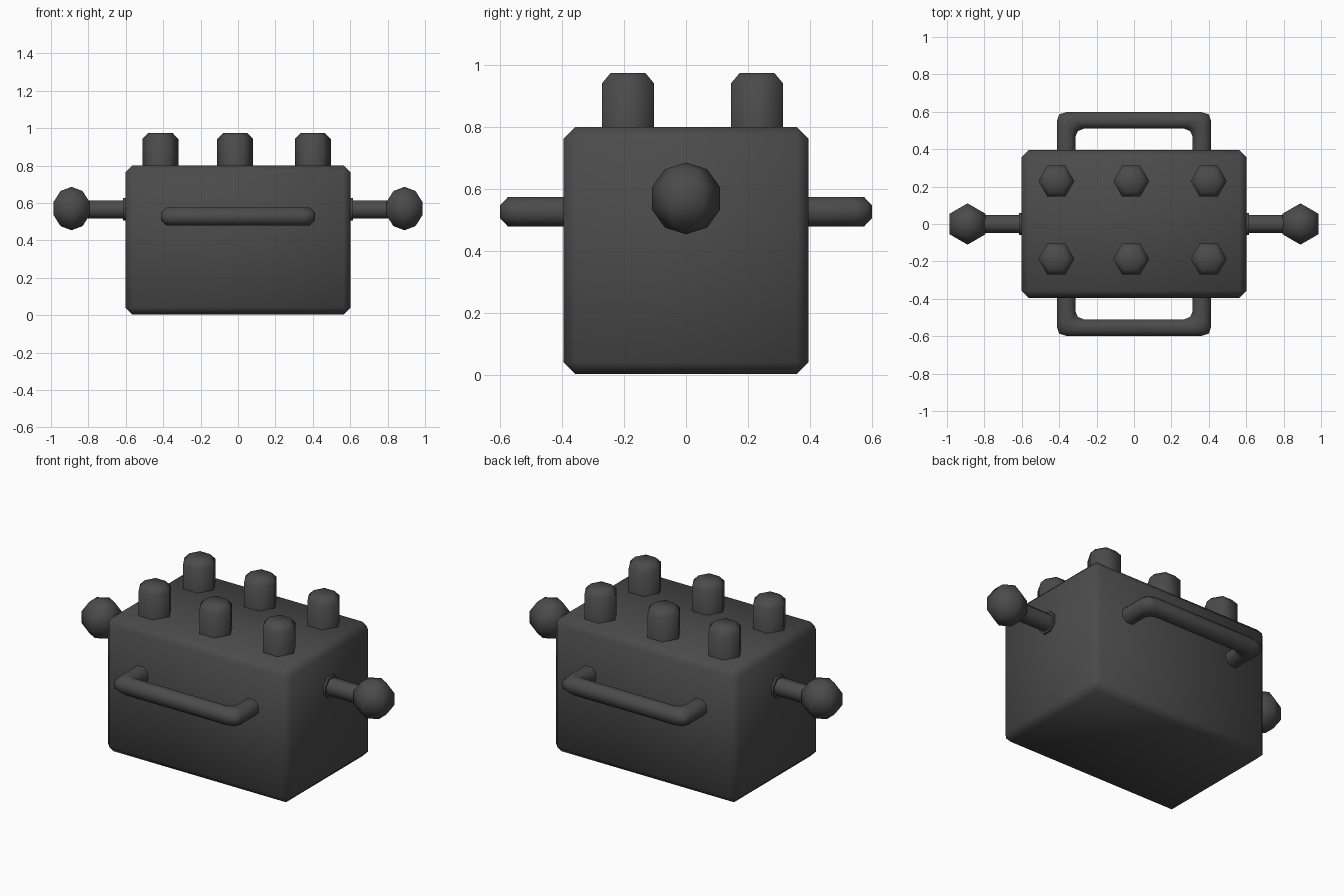
import bpy, bmesh, math
from mathutils import Matrix, Vector

if "Cube" in bpy.data.objects:
    bpy.data.objects.remove(bpy.data.objects["Cube"])

dark = bpy.data.materials.new("dark_grey")
dark.diffuse_color = (0.07, 0.07, 0.07, 1)
dark.use_nodes = True
dark.node_tree.nodes["Principled BSDF"].inputs["Base Color"].default_value = dark.diffuse_color


def finish(name, bm, angle=65):
    bmesh.ops.recalc_face_normals(bm, faces=bm.faces)
    mesh = bpy.data.meshes.new(name)
    bm.to_mesh(mesh)
    bm.free()
    mesh.materials.append(dark)
    ob = bpy.data.objects.new(name, mesh)
    bpy.context.collection.objects.link(ob)
    bpy.ops.object.select_all(action='DESELECT')
    ob.select_set(True)
    bpy.context.view_layer.objects.active = ob
    bpy.ops.object.shade_smooth_by_angle(angle=math.radians(angle))
    return ob


def loft(name, rings):
    """Skin equal-length rings of points and cap both ends."""
    bm = bmesh.new()
    rows = [[bm.verts.new(p) for p in ring] for ring in rings]
    n = len(rows[0])
    for a, b in zip(rows, rows[1:]):
        for i in range(n):
            bm.faces.new((a[i], a[(i + 1) % n], b[(i + 1) % n], b[i]))
    bm.faces.new(rows[0])
    bm.faces.new(rows[-1])
    return finish(name, bm)


# Chamfered body block
bm = bmesh.new()
bmesh.ops.create_cube(bm, size=1, matrix=Matrix.Translation((0, 0, 0.402))
                      @ Matrix.Diagonal((1.205, 0.79, 0.797, 1)))
bmesh.ops.bevel(bm, geom=bm.edges[:], offset=0.038, segments=1, affect='EDGES')
finish("body", bm)

# Six hexagonal pegs on top
for y in (-0.187, 0.229):
    for x in (-0.415, -0.015, 0.4):
        loft("top_peg", [[(x + r * math.cos(k * math.pi / 3),
                           y + r * math.sin(k * math.pi / 3), z) for k in range(6)]
                         for r, z in ((0.096, 0.77), (0.096, 0.942), (0.064, 0.975))])

# Front and back handles: octagonal bar, each station given as inner / outer edge
half = [((0.312, 0.37), (0.412, 0.37)), ((0.312, 0.47), (0.412, 0.55)),
        ((0.300, 0.497), (0.400, 0.586)), ((0.268, 0.510), (0.356, 0.600))]
for side, name in ((-1, "front_handle"), (1, "back_handle")):
    stations = [(i, o, 1) for i, o in half] + [(i, o, -1) for i, o in reversed(half)]
    rings = []
    for inner, outer, sx in stations:
        a = Vector((sx * inner[0], side * inner[1], 0.527))
        b = Vector((sx * outer[0], side * outer[1], 0.527))
        mid, w, h = (a + b) / 2, (b - a) / 2, Vector((0, 0, 0.048))
        ring = []
        for k in range(8):
            t = math.pi / 8 + k * math.pi / 4
            s = 1 / math.cos(math.pi / 8)
            ring.append(mid + w * math.cos(t) * s + h * math.sin(t) * s)
        rings.append(ring)
    loft(name, rings)

# Side levers: collar, rod and low-poly ball
for s, side in ((-1, "left"), (1, "right")):
    def disc(x, r, n=8):
        return [(s * x, r * math.cos((k + 0.5) * 2 * math.pi / n),
                 0.566 + r * math.sin((k + 0.5) * 2 * math.pi / n)) for k in range(n)]
    loft(side + "_collar", [disc(0.58, 0.065), disc(0.615, 0.065)])
    loft(side + "_rod", [disc(0.58, 0.052), disc(0.84, 0.052)])
    bm = bmesh.new()
    bmesh.ops.create_uvsphere(bm, u_segments=6, v_segments=5, radius=0.116,
                              matrix=Matrix.Translation((s * 0.89, 0, 0.57)))
    finish(side + "_ball", bm)
